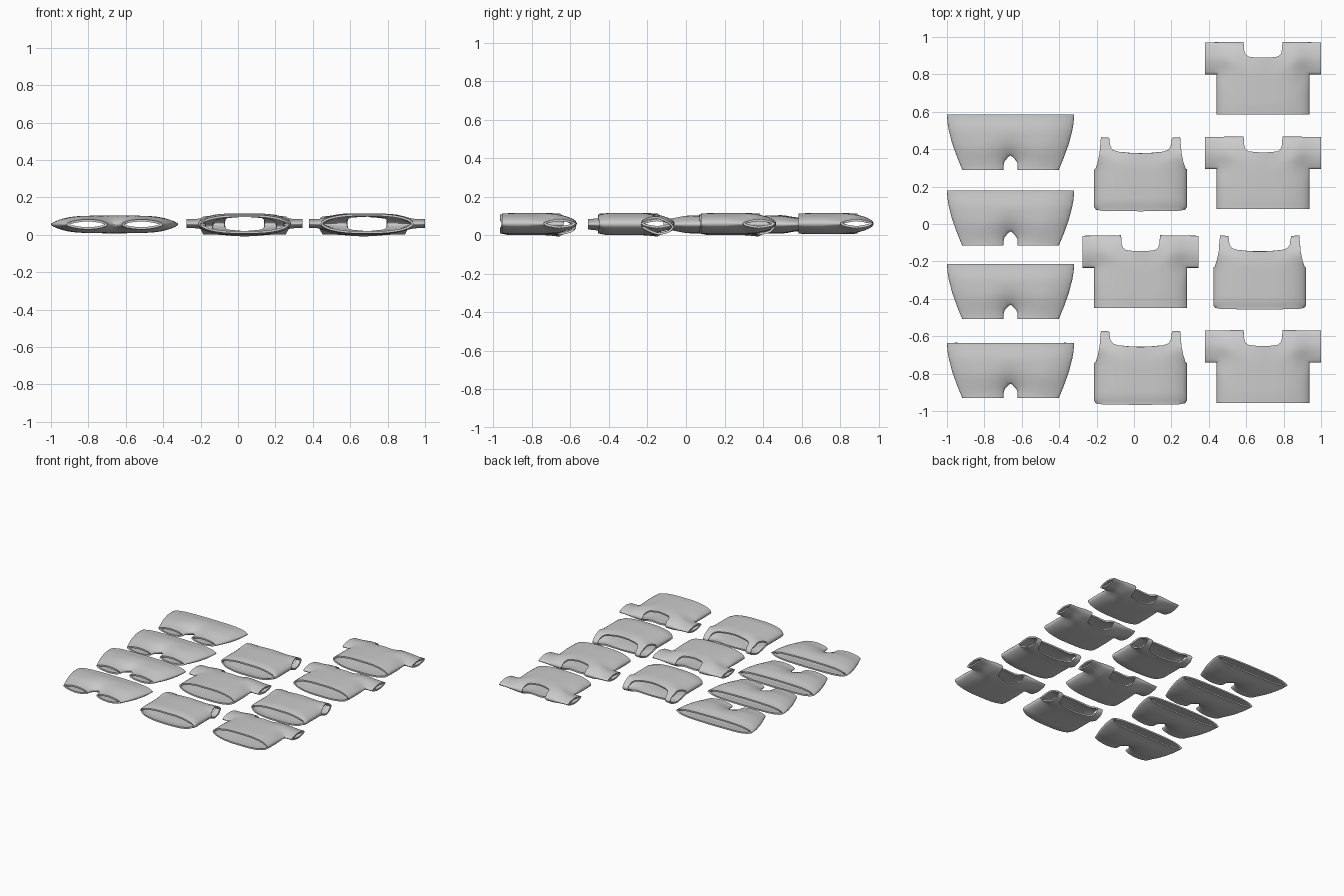
import bpy, bmesh, math
from mathutils import Vector
from mathutils.geometry import intersect_point_line

if "Cube" in bpy.data.objects:
    bpy.data.objects.remove(bpy.data.objects["Cube"])


def smooth(a, b, t):
    t = min(max((t - a) / (b - a), 0), 1)
    return t * t * (3 - 2 * t)


def seam_distance(p, seams):
    # distance to the nearest sewn edge (hems, neck and cuffs stay open)
    best = 9
    for a, b in seams:
        q, t = intersect_point_line(p, a, b)
        q = a if t < 0 else b if t > 1 else q
        best = min(best, (p - q).length)
    return best


def garment_mesh(name, half, seam_ids, radius, puff, centre, step=0.022):
    """Flat outline -> puffed front and back sheets joined along seams."""
    pts = [Vector((x, y, 0)) for x, y in half]
    seams = [(pts[i], pts[i + 1]) for i in seam_ids]
    mirror = [Vector((-p.x, p.y, 0)) for p in reversed(pts) if p.x > 1e-6]
    bm = bmesh.new()
    face = bm.faces.new([bm.verts.new(p) for p in pts + mirror])
    bm.normal_update()
    # fine rings near the edge so the seams roll over smoothly
    for t in (0.0015, 0.003, 0.006):
        bmesh.ops.inset_individual(bm, faces=[face], thickness=t, use_even_offset=True)
    for axis in (0, 1):
        lo = min(v.co[axis] for v in bm.verts)
        hi = max(v.co[axis] for v in bm.verts)
        n = int((hi - lo) / step)
        for i in range(1, n):
            co, no = Vector((0, 0, 0)), Vector((0, 0, 0))
            co[axis] = lo + (hi - lo) * i / n
            no[axis] = 1
            bmesh.ops.bisect_plane(bm, geom=bm.verts[:] + bm.edges[:] + bm.faces[:],
                                   dist=1e-5, plane_co=co, plane_no=no)
    bm.normal_update()
    bmesh.ops.reverse_faces(bm, faces=[f for f in bm.faces if f.normal.z < 0])
    # height of the upper sheet
    for v in bm.verts:
        p = Vector((abs(v.co.x), v.co.y, 0))
        d = seam_distance(p, seams)
        if d > 1e-5:
            k = 1 - min(d / radius, 1)
            v.co.z = puff(p.x, p.y) * math.sqrt(1 - k * k)
    # lower sheet
    low = bmesh.ops.duplicate(bm, geom=bm.verts[:] + bm.edges[:] + bm.faces[:])["geom"]
    for g in low:
        if isinstance(g, bmesh.types.BMVert):
            g.co.z *= -1
    bmesh.ops.reverse_faces(bm, faces=[g for g in low if isinstance(g, bmesh.types.BMFace)])
    bmesh.ops.remove_doubles(bm, verts=bm.verts[:], dist=1e-5)
    for v in bm.verts:
        v.co.z += centre(v.co.y)
    me = bpy.data.meshes.new(name)
    bm.to_mesh(me)
    bm.free()
    return me


def place(name, me, spots):
    # the first copy gets its cloth thickness, the rest share its mesh
    for i, (x, y) in enumerate(spots):
        ob = bpy.data.objects.new(f"{name}_{i + 1}", me)
        bpy.context.collection.objects.link(ob)
        ob.location = (x, y, 0)
        if i == 0:
            bpy.ops.object.select_all(action='DESELECT')
            bpy.context.view_layer.objects.active = ob
            ob.select_set(True)
            mod = ob.modifiers.new("cloth", 'SOLIDIFY')
            mod.thickness = 0.012
            mod.offset = -1
            bpy.ops.object.modifier_apply(modifier="cloth")
            bpy.ops.object.shade_smooth_by_angle(angle=math.radians(50))
            me = ob.data


# short-sleeved shirts
shirt = [(0, 0), (.248, 0), (.248, .215), (.31, .215), (.31, .386), (.104, .389),
         (.101, .345), (.094, .322), (.078, .31), (.04, .305), (0, .304)]
me = garment_mesh("shirt", shirt, (1, 2, 4), 0.2,
                  lambda x, y: 0.055 * (1 - 0.45 * smooth(.15, .27, x) * smooth(.12, .24, y))
                  * (0.95 + 0.05 * smooth(0, .06, y)),
                  lambda y: 0.06)
place("shirt", me, [(.69, .585), (.69, .079), (.69, -.956), (.035, -.449)])

# sleeveless tops
tank = [(0, -.002), (.2, 0), (.238, .006), (.248, .02), (.248, .222), (.24, .228),
        (.229, .262), (.219, .31), (.212, .394), (.168, .391), (.161, .345),
        (.148, .326), (.12, .317), (.06, .31), (0, .308)]
me = garment_mesh("tank_top", tank, (2, 3, 8), 0.19,
                  lambda x, y: 0.0575 * (0.86 + 0.14 * smooth(0, .05, y)),
                  lambda y: 0.0575 - 0.015 * smooth(.22, .39, y))
place("tank_top", me, [(.035, .07), (.672, -.455), (.035, -.965)])

# shorts
shorts = [(0, .076), (.01, .07), (.03, .048), (.036, .035), (.038, 0), (.258, 0),
          (.285, .065), (.312, .14), (.33, .21), (.337, .25), (.34, .295), (0, .295)]
me = garment_mesh("shorts", shorts, (0, 1, 2, 3, 5, 6, 7, 8, 9), 0.14,
                  lambda x, y: 0.048 * (0.62 + 0.38 * smooth(0, .14, y))
                  * (1 - 0.25 * smooth(.2, .295, y)) * (1 - 0.25 * (x / .34) ** 2),
                  lambda y: 0.056)
place("shorts", me, [(-.66, .29), (-.66, -.116), (-.66, -.508), (-.66, -.93)])
